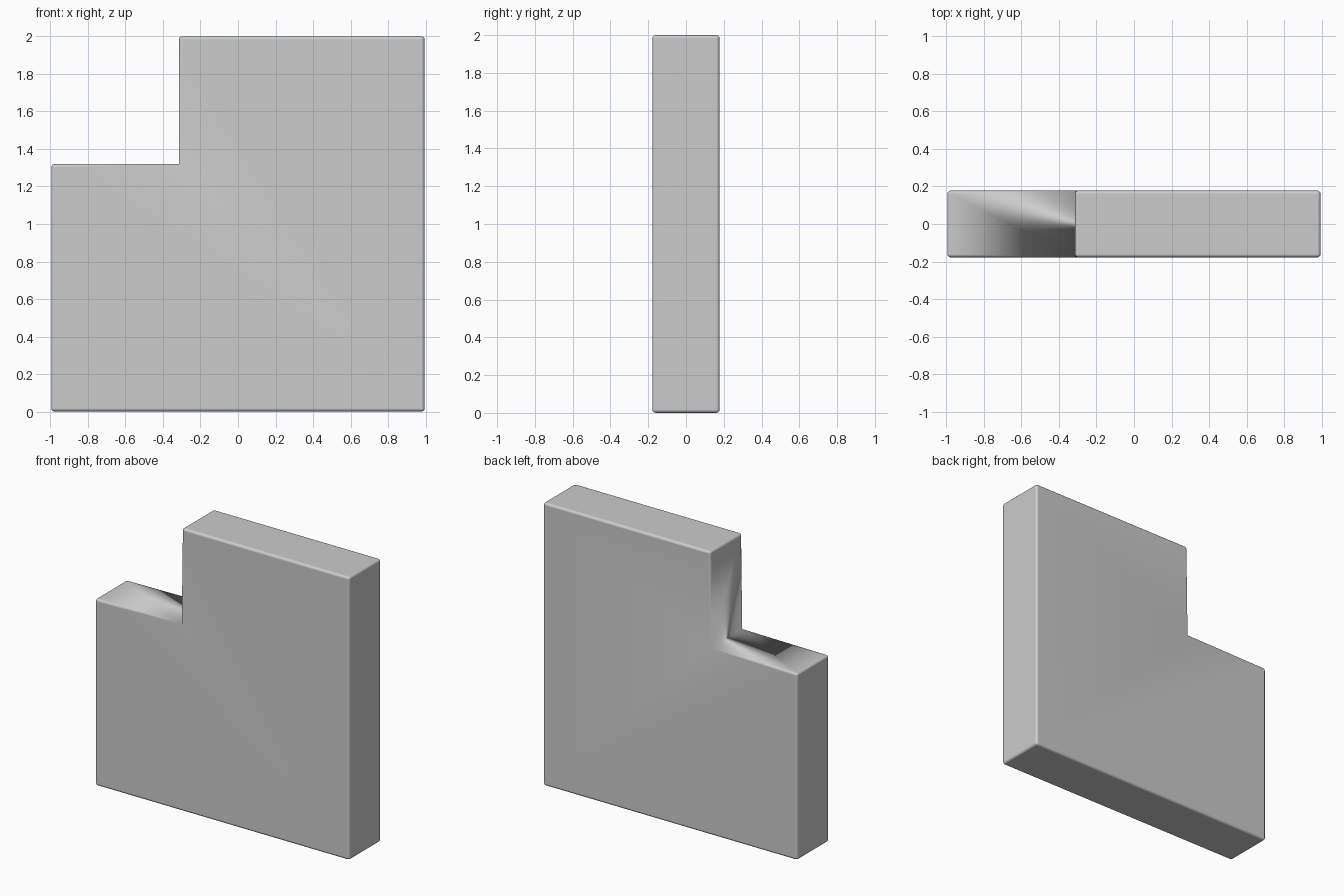
import bpy, bmesh
from mathutils import Vector

if "Cube" in bpy.data.objects:
    bpy.data.objects.remove(bpy.data.objects["Cube"])

HX, HY, TOP = 0.995, 0.178, 2.0     # half width, half depth, height
NX, NZ = -0.315, 1.32               # inner corner of the notch
BEVEL = 0.018

# L-shaped slab extruded from its front outline
bm = bmesh.new()
outline = [(-HX, 0), (HX, 0), (HX, TOP), (NX, TOP), (NX, NZ), (-HX, NZ)]
front = bm.faces.new([bm.verts.new((x, -HY, z)) for x, z in outline])
ext = bmesh.ops.extrude_face_region(bm, geom=[front], use_keep_orig=True)
bmesh.ops.translate(bm, vec=(0, 2 * HY, 0),
                    verts=[v for v in ext["geom"] if isinstance(v, bmesh.types.BMVert)])
bmesh.ops.recalc_face_normals(bm, faces=bm.faces[:])

# Small rounded edges everywhere except the sharp inner corner
convex = [e for e in bm.edges if e.is_convex]
bmesh.ops.bevel(bm, geom=convex, offset=BEVEL, offset_type='OFFSET', segments=3,
                profile=0.5, affect='EDGES', clamp_overlap=True)

# Rounding tapers to a point at the inner corner
for y in (-HY, HY):
    corner = Vector((NX, y, NZ))
    for v in bm.verts:
        if (v.co - corner).length < 2.5 * BEVEL:
            v.co = corner
bmesh.ops.remove_doubles(bm, verts=bm.verts[:], dist=1e-5)
bmesh.ops.recalc_face_normals(bm, faces=bm.faces[:])

mesh = bpy.data.meshes.new("notched_slab")
bm.to_mesh(mesh)
bm.free()
slab = bpy.data.objects.new("notched_slab", mesh)
bpy.context.collection.objects.link(slab)

# Smooth rounded edges, flat broad faces
bpy.context.view_layer.objects.active = slab
slab.select_set(True)
bpy.ops.object.shade_smooth_by_angle(angle=0.6)
normals = slab.modifiers.new("weighted_normals", 'WEIGHTED_NORMAL')
normals.keep_sharp = True
